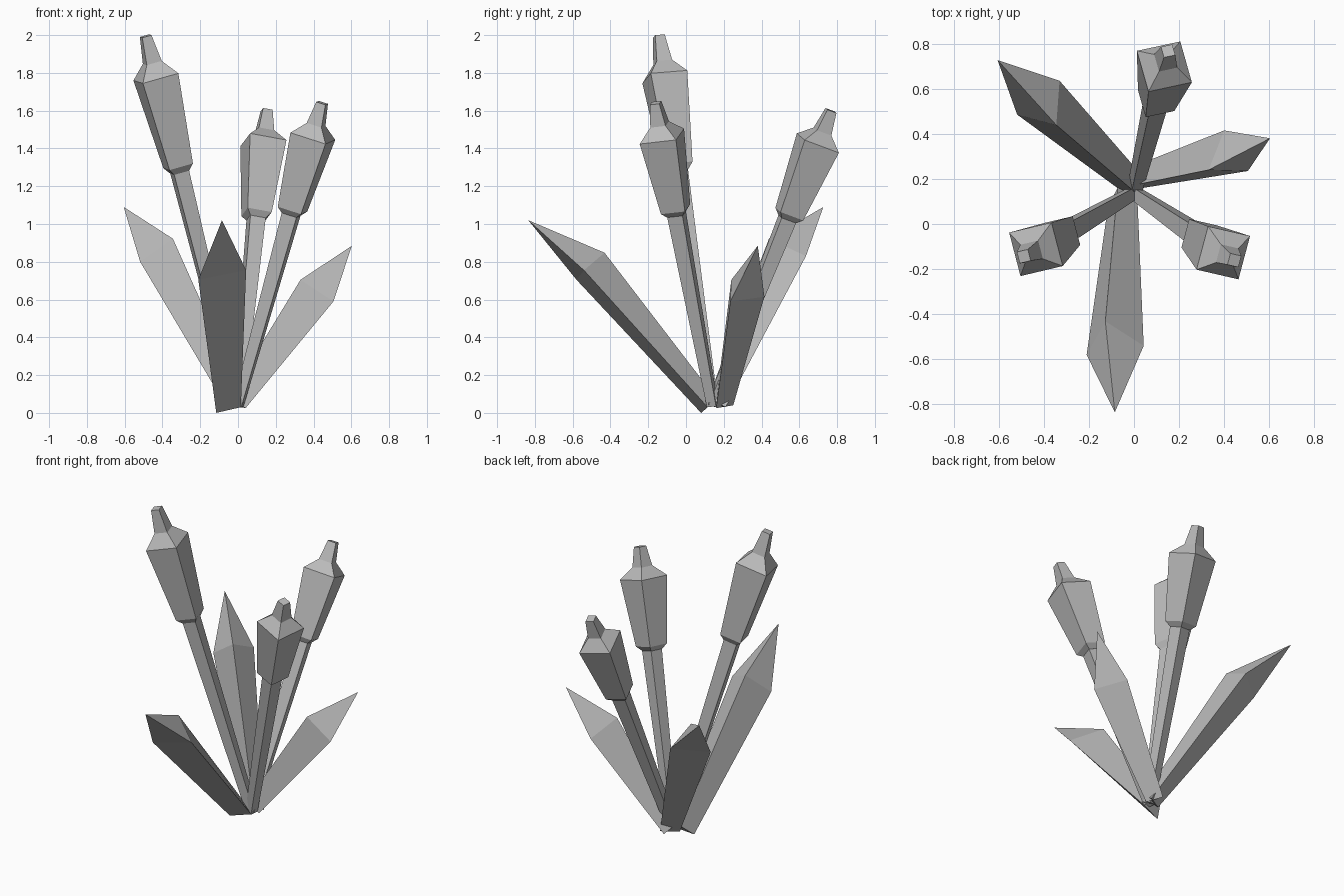
import bpy
import bmesh
from math import radians
from mathutils import Vector, Matrix

default_cube = bpy.data.objects.get("Cube")
if default_cube:
    bpy.data.objects.remove(default_cube, do_unlink=True)

# One plain grey for the whole plant
grey = bpy.data.materials.new("plain_grey")
grey.use_nodes = True
colour = (0.5, 0.5, 0.5, 1.0)
grey.diffuse_color = colour
shader = next(n for n in grey.node_tree.nodes if n.type == 'BSDF_PRINCIPLED')
shader.inputs["Base Color"].default_value = colour


def add_loft(name, rings):
    """Skin a list of cross-sections into a closed, flat-shaded solid.
    A last ring holding a single point closes the shape to a tip."""
    bm = bmesh.new()
    loops = [[bm.verts.new(p) for p in ring] for ring in rings]
    bm.faces.new(reversed(loops[0]))
    for low, high in zip(loops, loops[1:]):
        count = len(low)
        for i in range(count):
            j = (i + 1) % count
            if len(high) == 1:
                bm.faces.new((low[i], low[j], high[0]))
            else:
                bm.faces.new((low[i], low[j], high[j], high[i]))
    if len(loops[-1]) > 1:
        bm.faces.new(loops[-1])
    bmesh.ops.recalc_face_normals(bm, faces=bm.faces[:])
    mesh = bpy.data.meshes.new(name)
    bm.to_mesh(mesh)
    bm.free()
    mesh.materials.append(grey)
    obj = bpy.data.objects.new(name, mesh)
    bpy.context.collection.objects.link(obj)
    return obj


# Square reed profiles: (distance along the axis, half width)
STEM = [(0.0, 0.025), (1.29, 0.042)]
HEAD = [(1.285, 0.042), (1.32, 0.066), (1.81, 0.1), (1.89, 0.042), (2.035, 0.026)]
ROOT = Vector((0.0, 0.14, 0.04))
CORNERS = [(-1, -1), (1, -1), (1, 1), (-1, 1)]


def add_reed(side, lean, spin, length):
    """A stem and its seed head, leaning by the given x and y per unit height."""
    axis = Vector((lean[0], lean[1], 1.0))
    turn = Vector((0, 0, 1)).rotation_difference(axis).to_matrix()
    turn = turn @ Matrix.Rotation(radians(spin), 3, 'Z')
    for part, profile in (("stem", STEM), ("seed_head", HEAD)):
        rings = [[ROOT + turn @ Vector((x * half, y * half, along * length))
                  for x, y in CORNERS] for along, half in profile]
        add_loft(f"{side}_{part}", rings)


add_reed("right", (-0.25, -0.145), 14, 1.0)
add_reed("left", (0.278, -0.188), -14, 0.83)
add_reed("back", (0.097, 0.402), 14, 0.83)


def add_leaf(name, base, wide, tip):
    """A three-sided blade: flat underside, raised ridge above, pointed end."""
    base = [Vector(p) for p in base]
    wide = [Vector(p) for p in wide]
    tip = Vector(tip)
    middle = (base[0] + base[1]) / 2
    up = (wide[1] - wide[0]).cross(tip - middle).normalized()
    if up.z < 0:
        up.negate()
    rings = []
    for pair, height in ((base, 0.09), (wide, 0.18)):
        ridge = (pair[0] + pair[1]) / 2 + up * height
        rings.append([pair[0], pair[1], ridge])
    add_loft(name, rings + [[tip]])


add_leaf("front_leaf",
         [(-0.115, 0.08, 0.0), (0.015, 0.115, 0.03)],
         [(-0.21, -0.58, 0.705), (0.043, -0.54, 0.755)],
         (-0.085, -0.835, 1.02))
add_leaf("back_right_leaf",
         [(0.04, 0.21, 0.03), (-0.06, 0.15, 0.03)],
         [(-0.33, 0.635, 0.83), (-0.518, 0.485, 0.8)],
         (-0.605, 0.727, 1.09))
add_leaf("back_left_leaf",
         [(-0.015, 0.25, 0.04), (0.04, 0.16, 0.025)],
         [(0.4, 0.415, 0.615), (0.505, 0.235, 0.59)],
         (0.603, 0.38, 0.885))
